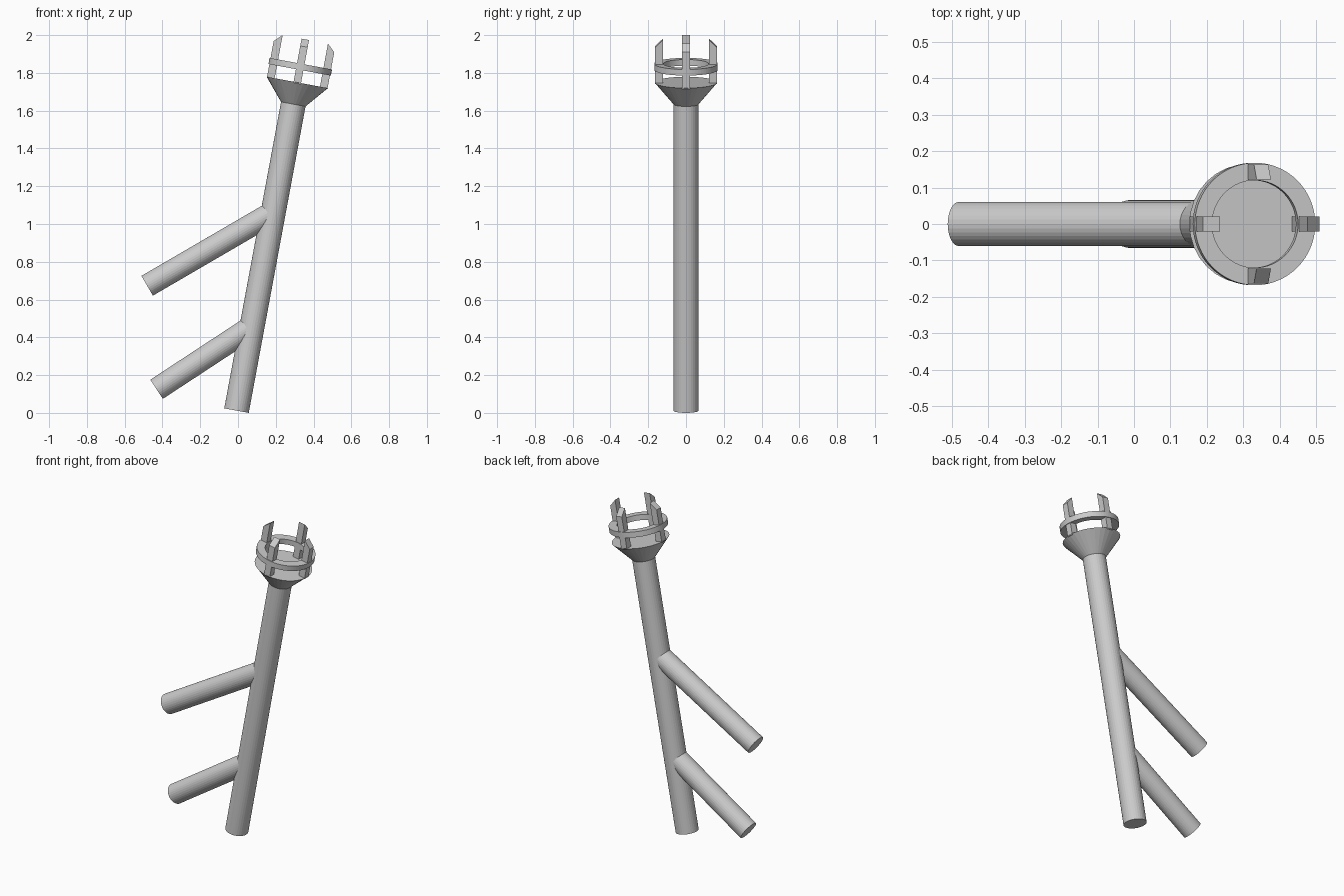
import bpy, bmesh
from math import radians, pi
from mathutils import Matrix, Vector

if "Cube" in bpy.data.objects:
    bpy.data.objects.remove(bpy.data.objects["Cube"])

SIDES = 32
# Everything on the pole is built upright, then leaned by this frame
LEAN = Matrix.Translation((-0.008, 0, 0.012)) @ Matrix.Rotation(radians(10.5), 4, 'Y')


def finish(name, bm, matrix):
    bmesh.ops.recalc_face_normals(bm, faces=bm.faces)
    bm.transform(matrix)
    me = bpy.data.meshes.new(name)
    bm.to_mesh(me)
    bm.free()
    ob = bpy.data.objects.new(name, me)
    bpy.context.collection.objects.link(ob)
    return ob


def frustum(name, r1, r2, z1, z2, matrix):
    bm = bmesh.new()
    bmesh.ops.create_cone(bm, cap_ends=True, segments=SIDES, radius1=r1, radius2=r2,
                          depth=z2 - z1, matrix=Matrix.Translation((0, 0, (z1 + z2) / 2)))
    return finish(name, bm, matrix)


def tube(name, start, end, r):
    a, b = Vector(start), Vector(end)
    m = Matrix.Translation(a) @ (b - a).to_track_quat('Z', 'Y').to_matrix().to_4x4()
    return frustum(name, r, r, 0, (b - a).length, m)


def ring(name, profile, matrix):
    # spin a closed radius/height profile around the axis
    bm = bmesh.new()
    vs = [bm.verts.new((r, 0, z)) for r, z in profile]
    es = [bm.edges.new((vs[i], vs[(i + 1) % len(vs)])) for i in range(len(vs))]
    bmesh.ops.spin(bm, geom=vs + es, axis=(0, 0, 1), cent=(0, 0, 0),
                   angle=2 * pi, steps=SIDES * 2)
    bmesh.ops.remove_doubles(bm, verts=bm.verts, dist=1e-5)
    return finish(name, bm, matrix)


def prong(name, profile, width, matrix):
    # extrude a radius/height profile sideways
    bm = bmesh.new()
    f = bm.faces.new([bm.verts.new((r, -width / 2, z)) for r, z in profile])
    ext = bmesh.ops.extrude_face_region(bm, geom=[f])['geom']
    bmesh.ops.translate(bm, vec=(0, width, 0),
                        verts=[v for v in ext if isinstance(v, bmesh.types.BMVert)])
    return finish(name, bm, matrix)


# Leaning pole with flared head
frustum("main_pole", 0.066, 0.066, 0, 1.655, LEAN)
frustum("flared_head", 0.066, 0.165, 1.65, 1.767, LEAN)

# Flat band around the head
ring("head_ring", [(0.12, 1.835), (0.168, 1.835), (0.168, 1.868), (0.12, 1.868)], LEAN)

# Four upright prongs with slanted tips
for i in range(4):
    prong(f"prong_{i + 1}", [(0.122, 1.762), (0.163, 1.762), (0.163, 1.96), (0.122, 1.999)],
          0.04, LEAN @ Matrix.Rotation(i * pi / 2, 4, 'Z'))

# Two side branches running into the pole
tube("upper_branch", (-0.481, 0, 0.673), (0.187, 0, 1.062), 0.0605)
tube("lower_branch", (-0.431, 0, 0.125), (0.075, 0, 0.457), 0.0605)
